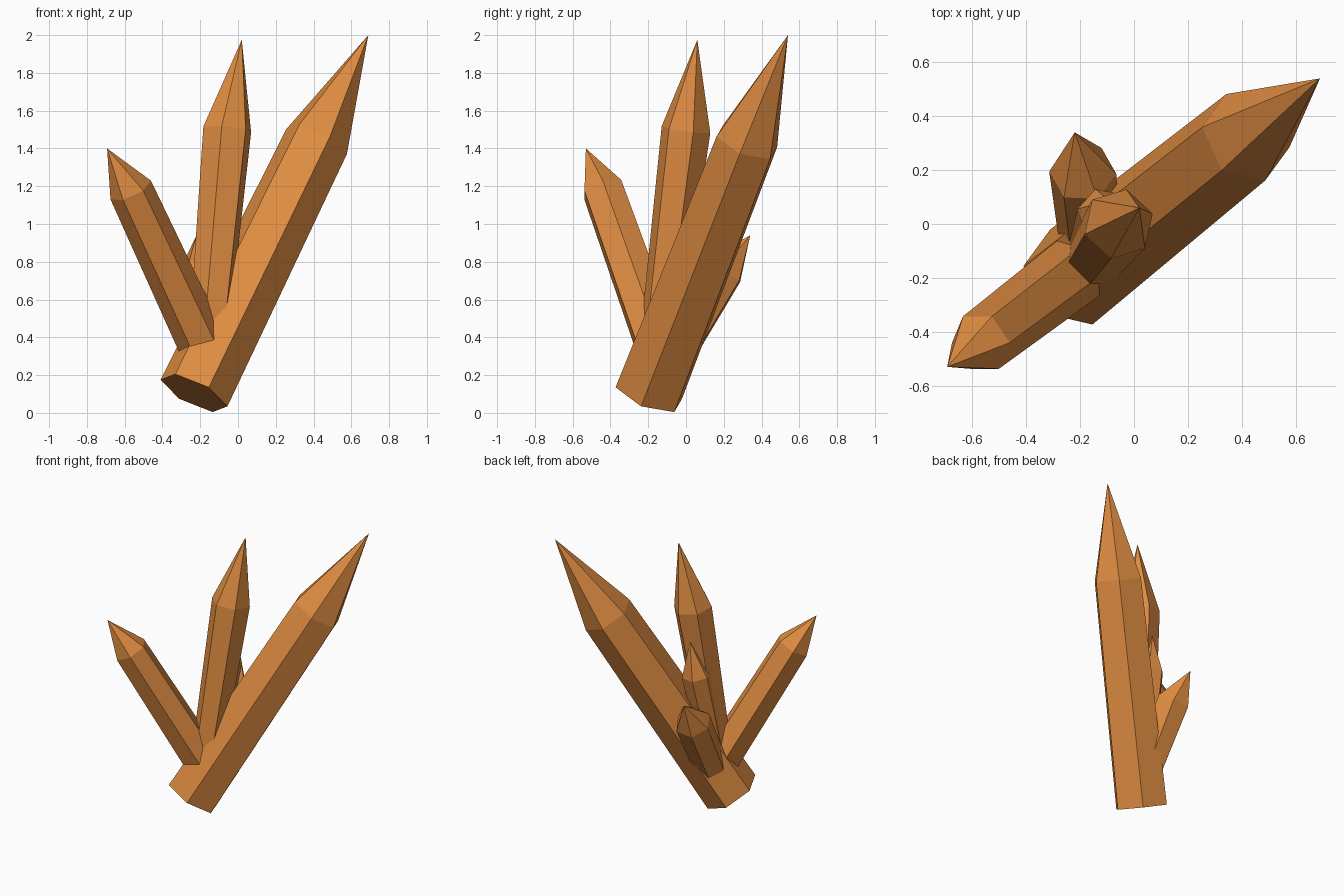
import bpy
import bmesh
import math
from mathutils import Vector, Quaternion

old = bpy.data.objects.get("Cube")
if old:
    bpy.data.objects.remove(old, do_unlink=True)

# Single amber colour
amber = bpy.data.materials.new("amber_orange")
amber.use_nodes = True
colour = (0.74, 0.265, 0.054, 1.0)
amber.diffuse_color = colour
amber.node_tree.nodes["Principled BSDF"].inputs["Base Color"].default_value = colour

SIDES = 6


def crystal(name, base, shoulder, tip, base_radius, shoulder_radius, corner):
    """Hexagonal shaft with a pointed end; corner is the way one edge faces."""
    base, shoulder, tip = Vector(base), Vector(shoulder), Vector(tip)
    axis = (shoulder - base).normalized()
    out = Vector(corner)
    out = (out - axis * out.dot(axis)).normalized()
    bm = bmesh.new()

    def ring(centre, radius):
        return [bm.verts.new(centre + Quaternion(axis, math.tau * i / SIDES) @ out * radius)
                for i in range(SIDES)]

    low, high = ring(base, base_radius), ring(shoulder, shoulder_radius)
    point = bm.verts.new(tip)
    bm.faces.new(low[::-1])
    for i in range(SIDES):
        j = (i + 1) % SIDES
        bm.faces.new((low[i], low[j], high[j], high[i]))
        bm.faces.new((high[i], high[j], point))
    bmesh.ops.recalc_face_normals(bm, faces=bm.faces)

    mesh = bpy.data.meshes.new(name)
    bm.to_mesh(mesh)
    bm.free()
    mesh.materials.append(amber)
    obj = bpy.data.objects.new(name, mesh)
    bpy.context.collection.objects.link(obj)
    return obj


# Large leaning shaft that carries the cluster
crystal("main_crystal", (-0.233, -0.197, 0.105), (0.415, 0.322, 1.435), (0.69, 0.54, 2.0),
        0.195, 0.178, (0.178, -0.043, -0.075))

# Tall, nearly upright shaft
crystal("upright_crystal", (-0.165, -0.15, 0.3), (-0.057, 0.0, 1.5), (0.02, 0.06, 1.975),
        0.105, 0.133, (0.127, 0.04, 0))

# Shaft leaning out to the front
crystal("front_crystal", (-0.112, -0.092, 0.2), (-0.568, -0.44, 1.18), (-0.693, -0.53, 1.4),
        0.132, 0.118, (-0.11, 0, -0.05))

# Short shaft leaning to the back
crystal("back_crystal", (-0.155, -0.165, 0.13), (-0.19, 0.19, 0.75), (-0.22, 0.34, 0.94),
        0.11, 0.125, (-1, 0.08, 0))

# Medium shaft tucked behind the upright one
crystal("middle_crystal", (-0.165, -0.14, 0.25), (-0.11, 0.035, 1.03), (-0.092, 0.087, 1.28),
        0.09, 0.102, (-1, 0.2, 0))
